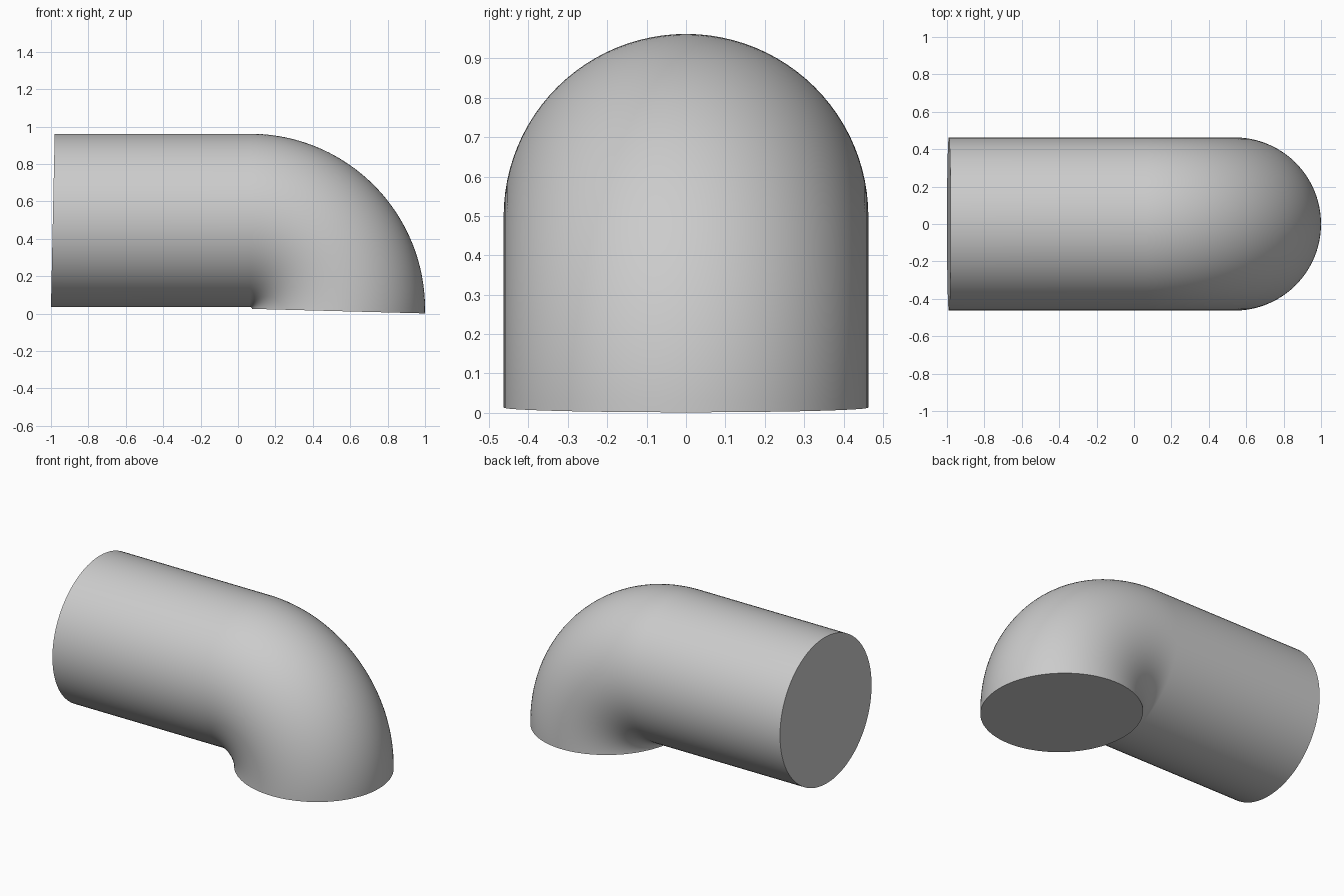
import bpy
import bmesh
from math import sin, cos, pi, radians

cube = bpy.data.objects.get("Cube")
if cube:
    bpy.data.objects.remove(cube, do_unlink=True)

SIDES, STEPS = 96, 48
RADIUS = 0.463
BEND = 0.473                   # radius of the bend's centre line
CX, CZ = 0.064, 0.026          # bend centre
SWEEP = radians(91.5)
END_X, END_SKEW = -0.99, 0.01  # slightly slanted straight end

grey = bpy.data.materials.new("plain grey")
grey.use_nodes = True
colour = (0.6, 0.6, 0.6, 1)
grey.diffuse_color = colour
grey.node_tree.nodes["Principled BSDF"].inputs["Base Color"].default_value = colour

bm = bmesh.new()


def ring(angle, end=False):
    """Circular section at an angle of the bend, or at the straight end."""
    verts = []
    for i in range(SIDES):
        t = 2 * pi * i / SIDES
        y, out = RADIUS * sin(t), RADIUS * cos(t)
        if end:
            x, z = END_X + END_SKEW * cos(t), CZ + BEND + out
        else:
            x = CX + (BEND + out) * sin(angle)
            z = CZ + (BEND + out) * cos(angle)
        verts.append(bm.verts.new((x, y, z)))
    return verts


# Straight pipe followed by the elbow
rings = [ring(0, end=True)] + [ring(SWEEP * k / STEPS) for k in range(STEPS + 1)]
for a, b in zip(rings, rings[1:]):
    for i in range(SIDES):
        j = (i + 1) % SIDES
        bm.faces.new((a[i], a[j], b[j], b[i]))

# Flat end caps
bm.faces.new(rings[0])
bm.faces.new(rings[-1])
bmesh.ops.recalc_face_normals(bm, faces=bm.faces)

mesh = bpy.data.meshes.new("elbow_pipe")
bm.to_mesh(mesh)
bm.free()
mesh.materials.append(grey)
pipe = bpy.data.objects.new("elbow_pipe", mesh)
bpy.context.collection.objects.link(pipe)

# Smooth sides with sharp rims
bpy.context.view_layer.objects.active = pipe
pipe.select_set(True)
bpy.ops.object.shade_smooth_by_angle(angle=radians(40))
